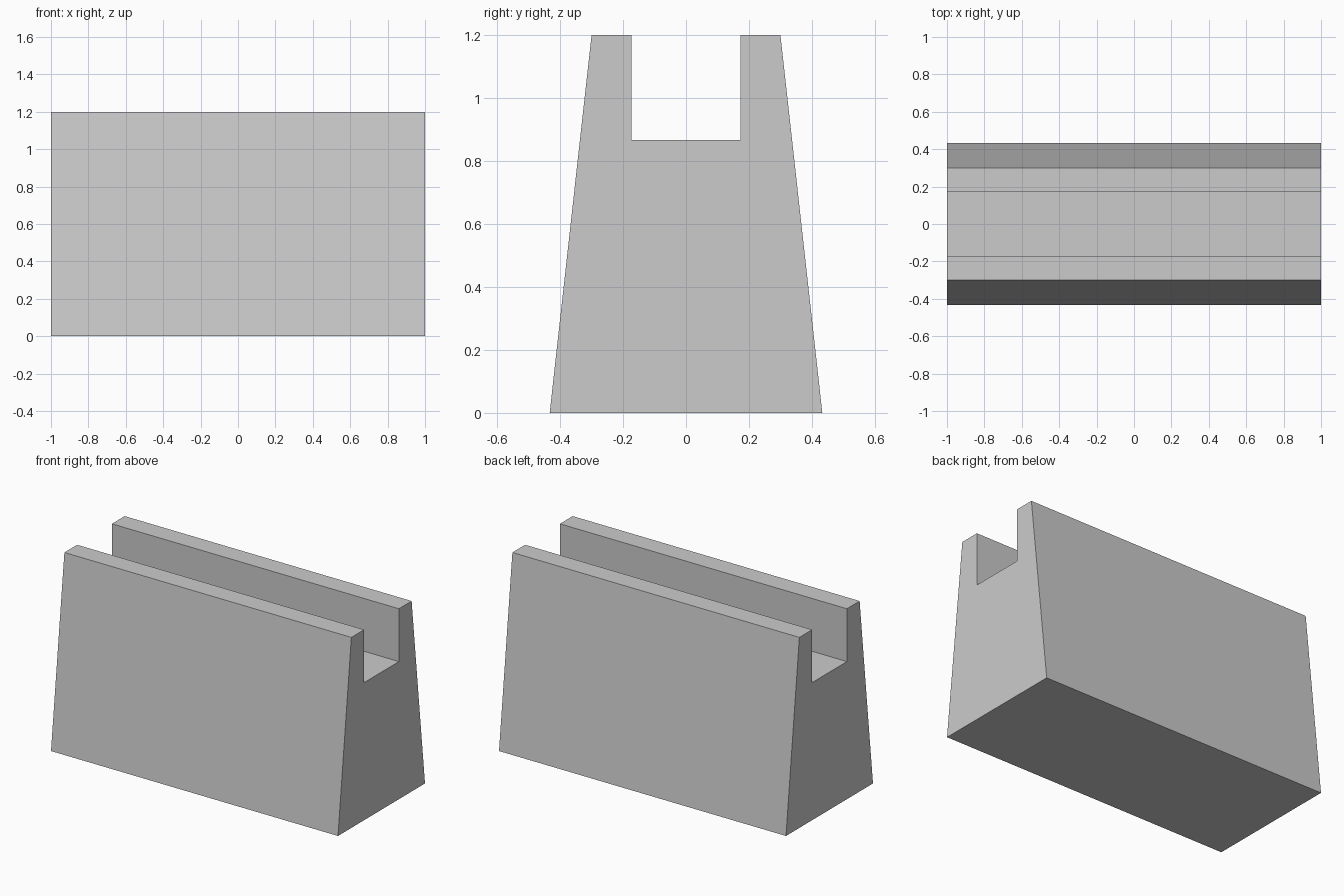
import bpy
import bmesh

# Remove the default cube
cube = bpy.data.objects.get("Cube")
if cube:
    bpy.data.objects.remove(cube, do_unlink=True)

# Plain grey material
grey = bpy.data.materials.new("light_grey")
grey.use_nodes = True
colour = (0.6, 0.6, 0.6, 1.0)
grey.diffuse_color = colour
grey.node_tree.nodes["Principled BSDF"].inputs["Base Color"].default_value = colour

# Half of the tapered cross-section (y, z), mirrored for the other side
half = [(0.433, 0.0), (0.3, 1.2), (0.173, 1.2), (0.173, 0.867)]
profile = half + [(-y, z) for y, z in reversed(half)]

# Extrude the cross-section along x
bm = bmesh.new()
end = bm.faces.new([bm.verts.new((-1, y, z)) for y, z in profile])
extruded = bmesh.ops.extrude_face_region(bm, geom=[end], use_keep_orig=True)
moved = [g for g in extruded["geom"] if isinstance(g, bmesh.types.BMVert)]
bmesh.ops.translate(bm, verts=moved, vec=(2, 0, 0))
bmesh.ops.recalc_face_normals(bm, faces=bm.faces)

mesh = bpy.data.meshes.new("slotted_block")
bm.to_mesh(mesh)
bm.free()
mesh.materials.append(grey)
block = bpy.data.objects.new("slotted_block", mesh)
bpy.context.collection.objects.link(block)
